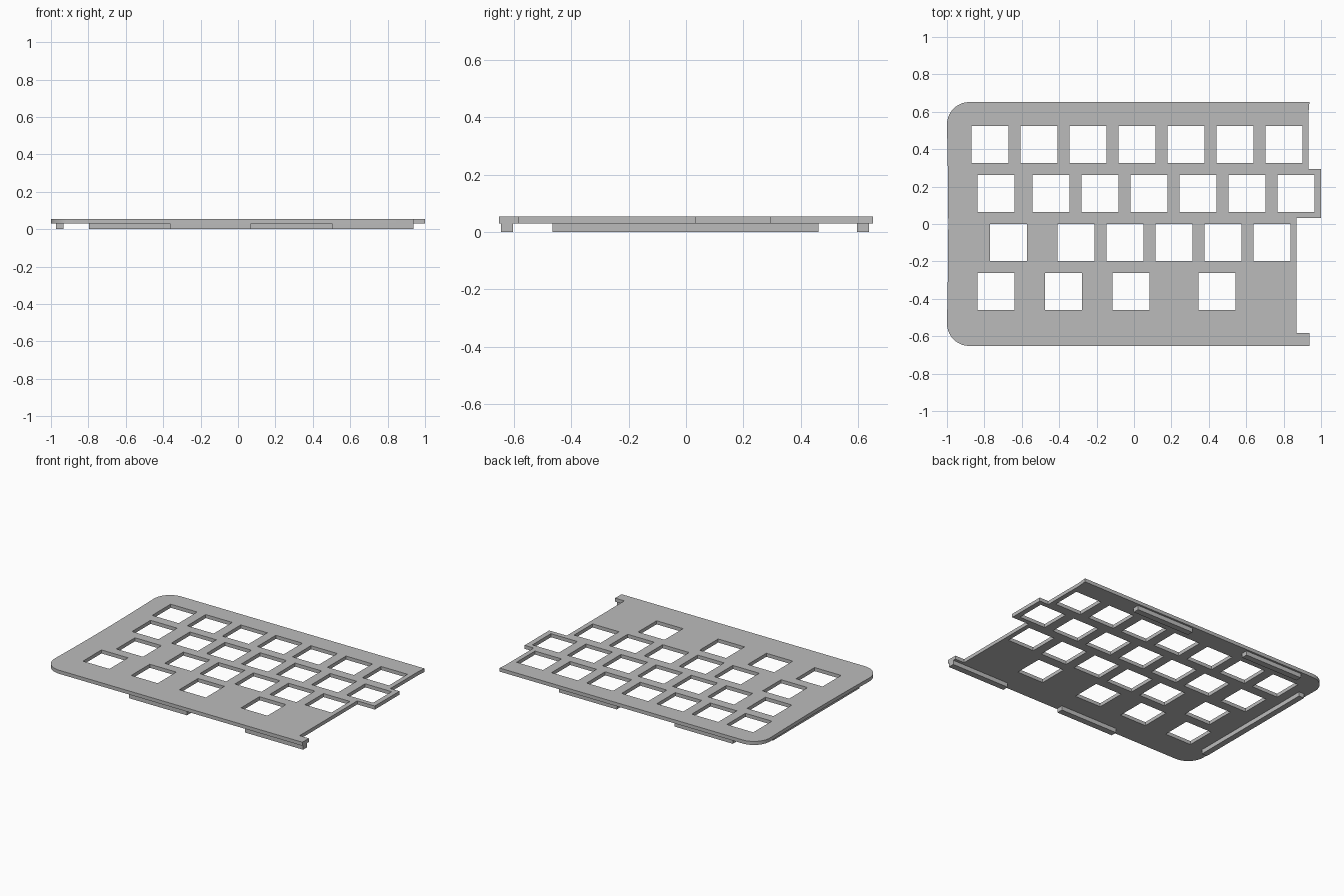
import bpy, bmesh, math

if "Cube" in bpy.data.objects:
    bpy.data.objects.remove(bpy.data.objects["Cube"], do_unlink=True)

grey = bpy.data.materials.new("light_grey")
grey.use_nodes = True
COLOUR = (0.5, 0.5, 0.5, 1)
grey.diffuse_color = COLOUR
grey.node_tree.nodes["Principled BSDF"].inputs["Base Color"].default_value = COLOUR

BOTTOM, TOP = 0.029, 0.053      # switch plate heights
HALF_Y, RADIUS = 0.652, 0.12    # plate half depth and corner radius
HOLE, PITCH = 0.198, 0.262      # key opening size and spacing


def arc(cx, cy, start):
    """Quarter circle, counter-clockwise."""
    return [(cx + RADIUS * math.cos(math.radians(start + a)),
             cy + RADIUS * math.sin(math.radians(start + a)))
            for a in range(0, 91, 9)]


def run(first, count):
    return [first + PITCH * i for i in range(count)]


# Plate outline: stepped right edge, rounded left corners, faintly hollow left edge
right = [(0.938, -HALF_Y), (0.938, -0.583), (0.869, -0.583), (0.869, 0.032),
         (1.0, 0.032), (1.0, 0.294), (0.932, 0.294), (0.932, 0.585), (0.938, HALF_Y)]
inner_x, inner_y = -1 + RADIUS, HALF_Y - RADIUS
hollow = [(-1 + 0.007 * math.sin(math.pi * i / 8), inner_y * (1 - i / 4))
          for i in range(1, 8)]
outline = right + arc(inner_x, inner_y, 90) + hollow + arc(inner_x, -inner_y, 180)

# Key openings, one entry per row: centre y and the centre x values
rows = [(0.425, run(-0.771, 7)),
        (0.163, [-0.738] + run(-0.444, 6)),
        (-0.099, [-0.671] + run(-0.31, 5)),
        (-0.361, [-0.738, -0.377, -0.017, 0.443])]
loops = [outline]
h = HOLE / 2
for y, centres in rows:
    for x in centres:
        loops.append([(x - h, y - h), (x - h, y + h), (x + h, y + h), (x + h, y - h)])

# Filled flat curve with openings, extruded to the plate thickness
curve = bpy.data.curves.new("switch_plate", "CURVE")
curve.dimensions = "2D"
curve.fill_mode = "BOTH"
curve.extrude = (TOP - BOTTOM) / 2
for points in loops:
    spline = curve.splines.new("POLY")
    spline.points.add(len(points) - 1)
    for p, (x, y) in zip(spline.points, points):
        p.co = (x, y, 0, 1)
    spline.use_cyclic_u = True
plate = bpy.data.objects.new("switch_plate", curve)
bpy.context.collection.objects.link(plate)
plate.location.z = (TOP + BOTTOM) / 2
bpy.context.view_layer.objects.active = plate
plate.select_set(True)
bpy.ops.object.convert(target="MESH")
plate = bpy.context.view_layer.objects.active

bm = bmesh.new()
bm.from_mesh(plate.data)
bmesh.ops.remove_doubles(bm, verts=bm.verts, dist=0.0001)
bmesh.ops.recalc_face_normals(bm, faces=bm.faces)
bm.to_mesh(plate.data)
bm.free()
plate.data.materials.clear()
plate.data.materials.append(grey)
bpy.ops.object.shade_smooth_by_angle(angle=math.radians(30))


# Locating rails under the plate
def rail(name, x0, x1, y0, y1):
    bpy.ops.mesh.primitive_cube_add(size=1, location=((x0 + x1) / 2, (y0 + y1) / 2, BOTTOM / 2))
    ob = bpy.context.object
    ob.name = name
    ob.scale = (x1 - x0, y1 - y0, BOTTOM)
    ob.data.materials.append(grey)


rail("front_rail_outer", 0.503, 0.938, -0.645, -0.603)
rail("front_rail_inner", -0.363, 0.07, -0.645, -0.603)
rail("back_rail_inner", 0.07, 0.503, 0.597, 0.639)
rail("back_rail_outer", -0.797, -0.363, 0.597, 0.639)
rail("side_rail", -0.972, -0.932, -0.465, 0.462)
